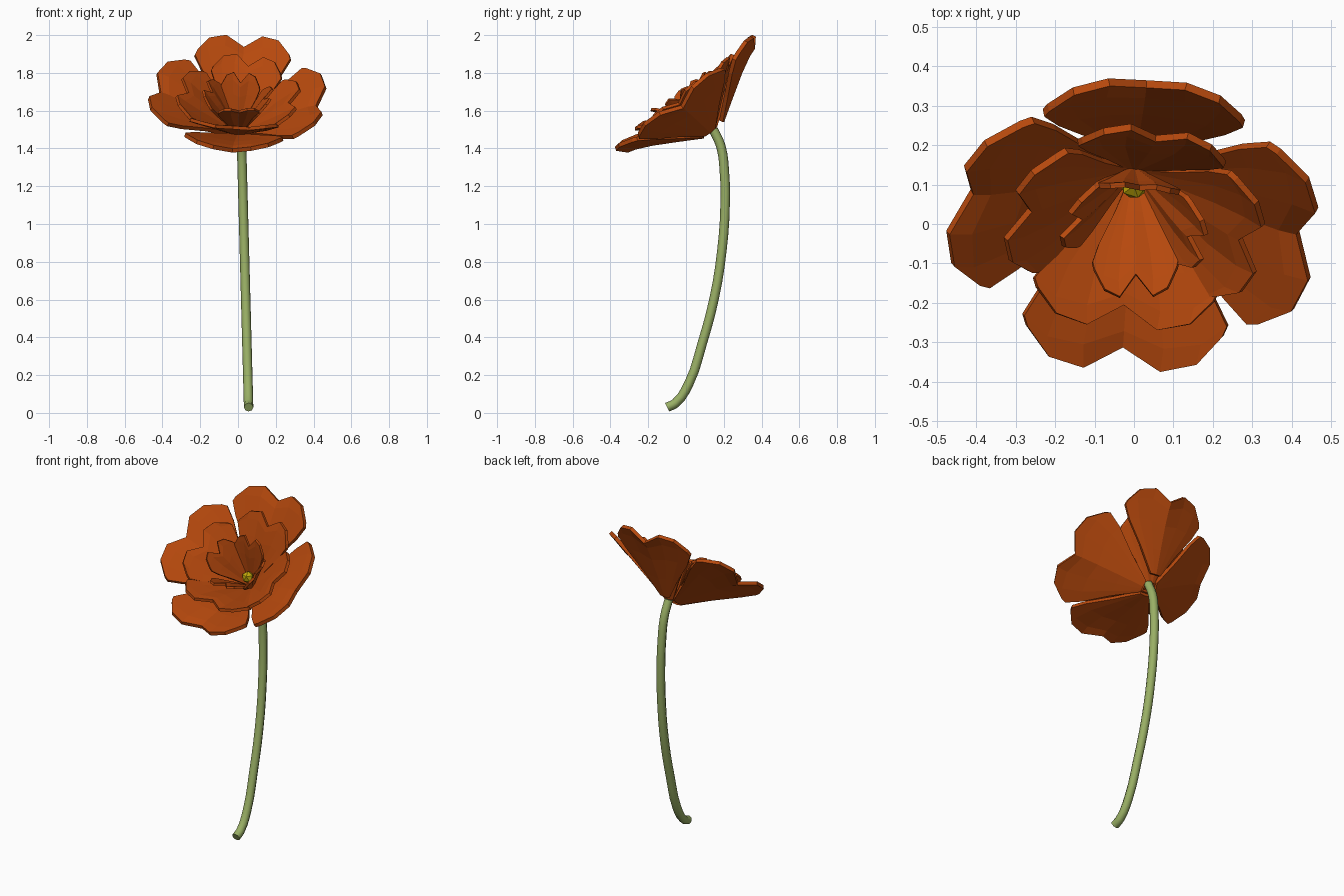
import bpy, bmesh, math
from mathutils import Vector, Matrix

if "Cube" in bpy.data.objects:
    bpy.data.objects.remove(bpy.data.objects["Cube"])


def material(name, rgb):
    m = bpy.data.materials.new(name)
    m.diffuse_color = (*rgb, 1)
    m.use_nodes = True
    m.node_tree.nodes["Principled BSDF"].inputs["Base Color"].default_value = m.diffuse_color
    return m


ORANGE = material("burnt_orange", (0.47, 0.066, 0.004))
GREEN = material("stem_green", (0.32, 0.43, 0.13))
YELLOW = material("pollen_yellow", (0.54, 0.40, 0.003))

# flower head frame: base point, tilted axis and the two directions across it
BASE = Vector((0.0, 0.14, 1.475))
AXIS = Vector((0, -0.62, 0.785)).normalized()
E1 = Vector((1, 0, 0))
E2 = AXIS.cross(E1).normalized()


def add(name, data, mat):
    ob = bpy.data.objects.new(name, data)
    bpy.context.collection.objects.link(ob)
    data.materials.append(mat)
    return ob


# two-lobed petal: side positions with their length, and rows of (along, width)
COLUMNS = [(-1, .80), (-.76, .95), (-.4, 1), (0, 0), (.4, 1), (.76, .95), (1, .80)]
ROWS = [(.08, .12), (.35, .46), (.65, .84), (.88, 1), (1, .96)]


def petal_mesh(name, length, half_width, cup, curl, notch, fold):
    bm = bmesh.new()
    grid = []
    for s, w in ROWS:
        row = []
        for t, tip in COLUMNS:
            tip = tip or notch
            y = length * s * (1 + (tip - 1) * s * s)
            z = cup * t * t * s - curl * s ** 6 + (fold * s if t == 0 else 0)
            row.append(bm.verts.new((half_width * w * t, y, z)))
        grid.append(row)
    for a, b in zip(grid, grid[1:]):
        for i in range(len(a) - 1):
            bm.faces.new((a[i], a[i + 1], b[i + 1], b[i]))
    me = bpy.data.meshes.new(name)
    bm.to_mesh(me)
    bm.free()
    return me


def petal_ring(name, petals, cup, curl, notch, fold, thick):
    for i, (az, opening, length, half_width, push) in enumerate(petals):
        label = f"{name}_{i + 1}"
        ob = add(label, petal_mesh(label, length, half_width, cup, curl, notch, fold), ORANGE)
        th, ph = math.radians(opening), math.radians(az)
        r = E1 * math.cos(ph) + E2 * math.sin(ph)
        y = AXIS * math.cos(th) + r * math.sin(th)
        z = AXIS * math.sin(th) - r * math.cos(th)
        m = Matrix((y.cross(z), y, z)).transposed().to_4x4()
        m.translation = BASE + r * push
        ob.matrix_world = m
        mod = ob.modifiers.new("thickness", "SOLIDIFY")
        mod.thickness = thick
        mod.offset = 0


# three rings of petals (azimuth, opening, length, half width, outward push)
petal_ring("outer_petal", [(86, 57, .52, .255, .048), (168, 60, .525, .275, 0),
                           (266, 58, .505, .26, .01), (355, 59, .525, .29, 0)],
           0.05, 0.02, 0.89, -0.012, 0.022)
petal_ring("middle_petal", [(79, 51, .43, .19, 0), (169, 49, .415, .20, 0),
                            (264, 46, .405, .235, 0), (352, 49, .42, .20, 0)],
           0.04, 0.012, 0.86, 0.012, 0.018)
petal_ring("inner_petal", [(84, 30, .33, .105, 0), (165, 31, .34, .105, 0),
                           (272, 29, .35, .11, 0), (352, 31, .34, .105, 0)],
           0.02, 0.008, 0.84, 0.015, 0.014)

# pollen centre
bm = bmesh.new()
bmesh.ops.create_icosphere(bm, subdivisions=1, radius=0.036)
me = bpy.data.meshes.new("pollen_centre")
bm.to_mesh(me)
bm.free()
centre = add("pollen_centre", me, YELLOW)
centre.location = BASE + AXIS * 0.085 + Vector((0, .01, .01))

# curved stem
PATH = [(-.10, .03), (-.055, .052), (.015, .155), (.085, .365), (.15, .61), (.19, .86),
        (.207, 1.1), (.203, 1.28), (.185, 1.41), (.145, 1.5)]
cu = bpy.data.curves.new("stem", "CURVE")
cu.dimensions = "3D"
cu.bevel_depth = 0.025
cu.bevel_resolution = 2
cu.resolution_u = 3
cu.use_fill_caps = True
sp = cu.splines.new("BEZIER")
sp.bezier_points.add(len(PATH) - 1)
for p, (y, z) in zip(sp.bezier_points, PATH):
    p.co = (0.057 - 0.027 * z, y, z)
    p.handle_left_type = p.handle_right_type = "AUTO"
add("stem", cu, GREEN)
